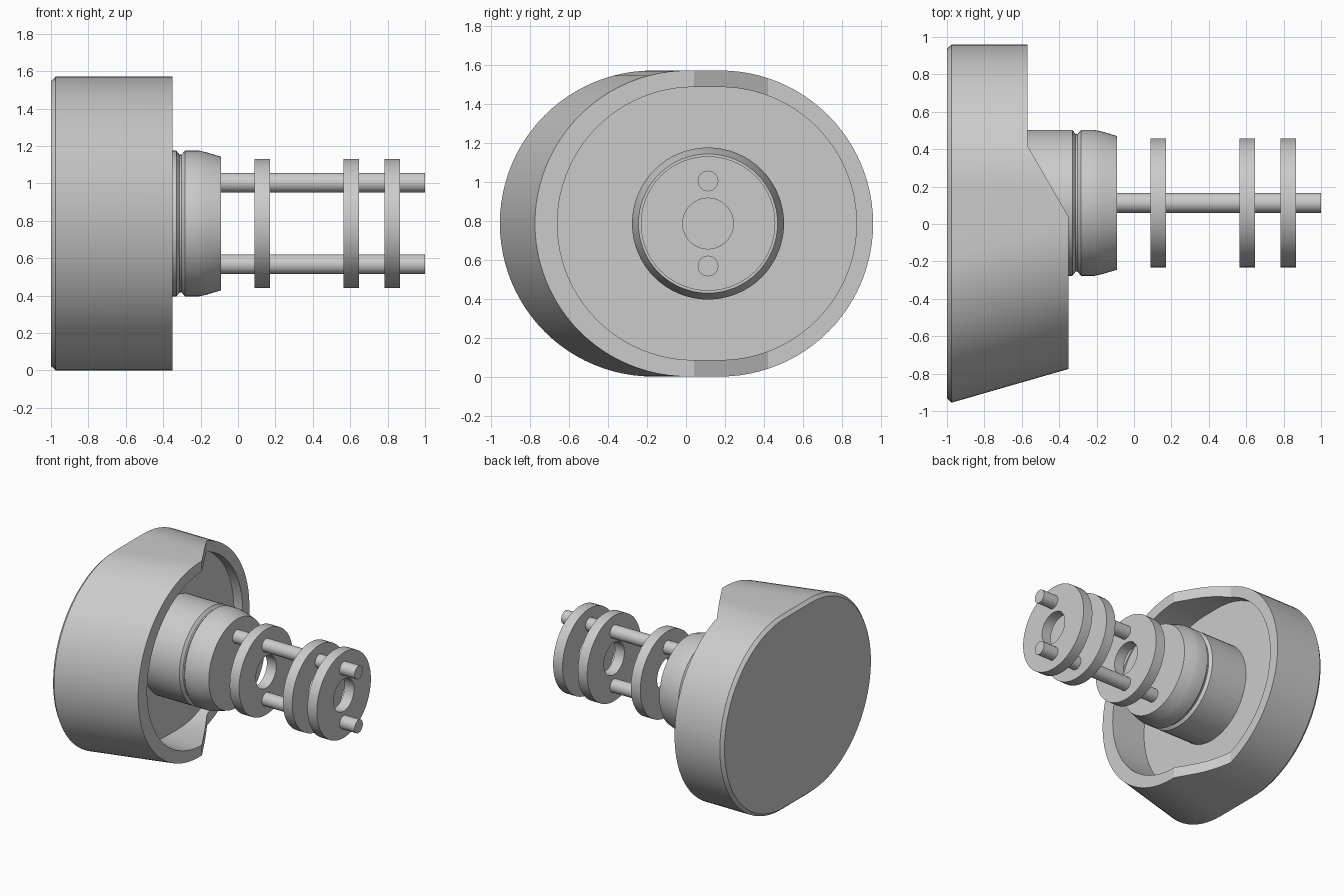
import bpy, bmesh, math

cube = bpy.data.objects.get("Cube")
if cube:
    bpy.data.objects.remove(cube, do_unlink=True)

AXIS_Y, AXIS_Z = 0.113, 0.785
ARC = 48

grey = bpy.data.materials.new("light grey")
grey.use_nodes = True
COLOR = (0.6, 0.6, 0.6, 1)
grey.diffuse_color = COLOR
grey.node_tree.nodes["Principled BSDF"].inputs["Base Color"].default_value = COLOR


def finish(bm, name, smooth=True):
    bmesh.ops.recalc_face_normals(bm, faces=bm.faces)
    mesh = bpy.data.meshes.new(name)
    bm.to_mesh(mesh)
    bm.free()
    mesh.materials.append(grey)
    obj = bpy.data.objects.new(name, mesh)
    bpy.context.collection.objects.link(obj)
    bpy.ops.object.select_all(action="DESELECT")
    obj.select_set(True)
    bpy.context.view_layer.objects.active = obj
    if smooth:
        bpy.ops.object.shade_smooth_by_angle(angle=math.radians(25))
    return obj


def bridge(bm, a, b):
    n = len(a)
    for i in range(n):
        j = (i + 1) % n
        bm.faces.new((a[i], a[j], b[j], b[i]))


def oval(bm, x, front, back, r):
    """Two half circles in the YZ plane joined by straight sides."""
    ring = []
    for centre, start in ((back, -math.pi / 2), (front, math.pi / 2)):
        for i in range(ARC + 1):
            a = start + math.pi * i / ARC
            ring.append(bm.verts.new((x, centre + r * math.cos(a), AXIS_Z + r * math.sin(a))))
    return ring


def turned(name, profile, y=AXIS_Y, z=AXIS_Z, closed=False, n=64):
    """Solid of revolution about X from (x, radius) points."""
    bm = bmesh.new()
    rings = [[bm.verts.new((x, y + r * math.cos(math.tau * i / n), z + r * math.sin(math.tau * i / n)))
              for i in range(n)] for x, r in profile]
    for a, b in zip(rings, rings[1:]):
        bridge(bm, a, b)
    if closed:
        bridge(bm, rings[-1], rings[0])
    else:
        bm.faces.new(rings[0])
        bm.faces.new(rings[-1])
    return finish(bm, name)


# Hollow oval housing with a slanted front side
bm = bmesh.new()
sections = [(-1, -0.17, 0.175, 0.762), (-0.975, -0.17, 0.175, 0.785),
            (-0.35, 0.01, 0.175, 0.785), (-0.35, 0.04, 0.175, 0.70),
            (-0.65, 0.04, 0.175, 0.70)]
rings = [oval(bm, *s) for s in sections]
for a, b in zip(rings, rings[1:]):
    bridge(bm, a, b)
bm.faces.new(rings[0])
bm.faces.new(rings[-1])
housing = finish(bm, "housing", smooth=False)

# Step and slope cut from the back half of the rim
bm = bmesh.new()
outline = [(-0.57, 0.42), (-0.25, -0.133), (-0.25, 1.2), (-0.57, 1.2)]
low, high = [[bm.verts.new((x, y, z)) for x, y in outline] for z in (-0.5, 2)]
bridge(bm, low, high)
bm.faces.new(low)
bm.faces.new(high)
cutter = finish(bm, "rim_cutter", smooth=False)
cutter.hide_render = True

cut = housing.modifiers.new("rim cut", "BOOLEAN")
cut.operation, cut.solver, cut.object = "DIFFERENCE", "EXACT", cutter
bpy.ops.object.select_all(action="DESELECT")
housing.select_set(True)
bpy.context.view_layer.objects.active = housing
bpy.ops.object.modifier_apply(modifier=cut.name)
bpy.data.objects.remove(cutter, do_unlink=True)
bpy.ops.object.shade_smooth_by_angle(angle=math.radians(25))

# Grooved collar on the housing floor
turned("collar", [(-0.66, 0.39), (-0.33, 0.39), (-0.312, 0.368), (-0.302, 0.368),
                  (-0.283, 0.39), (-0.21, 0.39), (-0.17, 0.381), (-0.09, 0.357)])

# Ring discs carried by two rods
for i, x in enumerate((0.13, 0.605, 0.825)):
    a, b = x - 0.042, x + 0.042
    turned(f"ring_disc_{i + 1}", [(a, 0.13), (a, 0.345), (b, 0.345), (b, 0.13)], closed=True)
for name, side in (("upper_rod", 1), ("lower_rod", -1)):
    turned(name, [(-0.1, 0.053), (1, 0.053)], z=AXIS_Z + side * 0.218, n=32)
